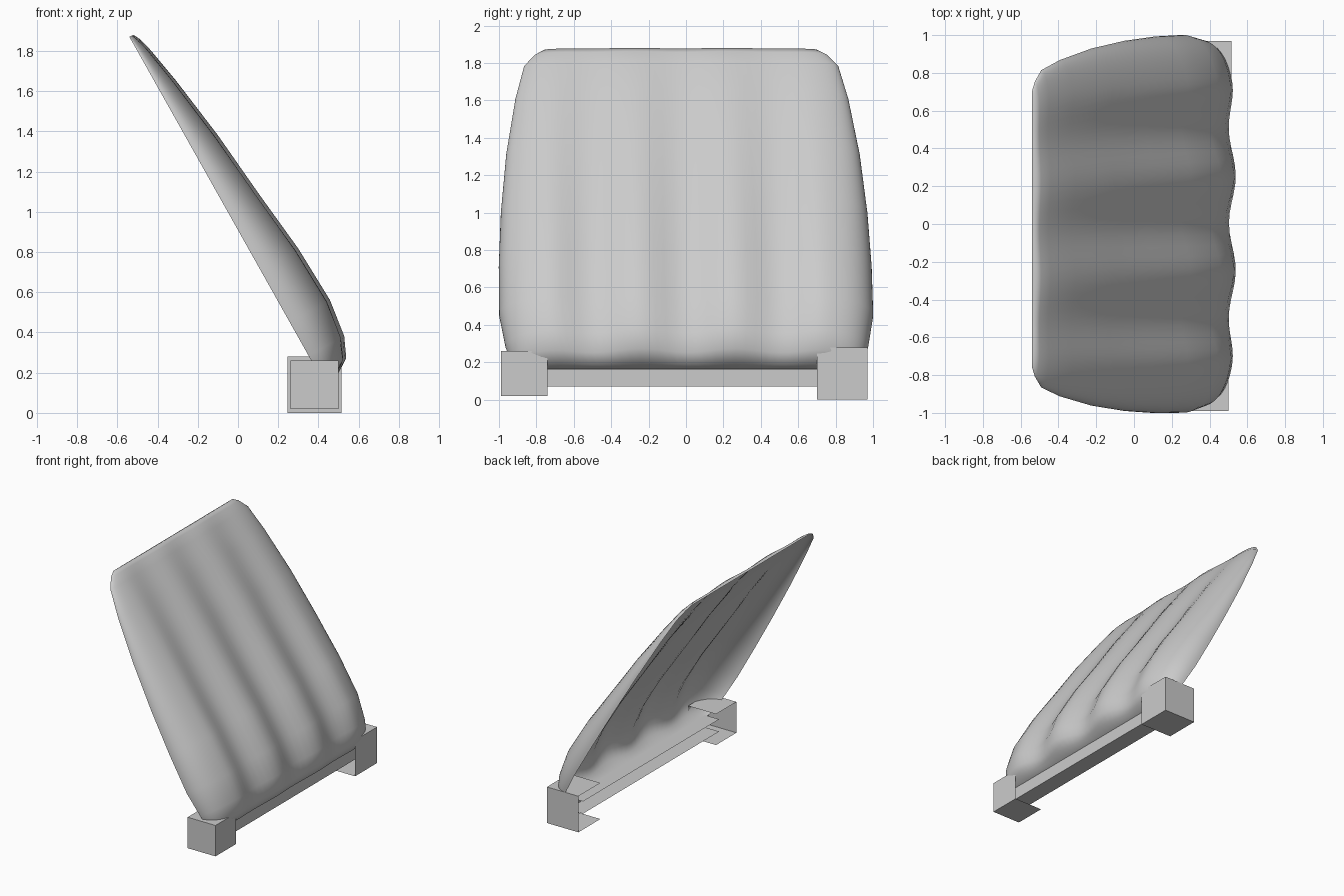
import bpy, bmesh, math
from mathutils import Vector

cube = bpy.data.objects.get("Cube")
if cube:
    bpy.data.objects.remove(cube, do_unlink=True)

grey = bpy.data.materials.new("plain grey")
grey.use_nodes = True
colour = (0.6, 0.6, 0.6, 1)
grey.diffuse_color = colour
grey.node_tree.nodes["Principled BSDF"].inputs["Base Color"].default_value = colour


def finish(name, bm):
    mesh = bpy.data.meshes.new(name)
    bm.to_mesh(mesh)
    bm.free()
    mesh.materials.append(grey)
    obj = bpy.data.objects.new(name, mesh)
    bpy.context.collection.objects.link(obj)
    return obj


def open_box(name, low, high, missing):
    """Thin-walled box without the faces that look along the missing directions."""
    bm = bmesh.new()
    bmesh.ops.create_cube(bm, size=1)
    low, high = Vector(low), Vector(high)
    for v in bm.verts:
        v.co = (low + high) / 2 + v.co * (high - low)
    bm.normal_update()
    gone = [f for f in bm.faces if any(f.normal.dot(Vector(d)) > 0.9 for d in missing)]
    bmesh.ops.delete(bm, geom=gone, context="FACES")
    return finish(name, bm)


# Fluted backrest shell: (distance down the slope, bulge, half width)
ROWS = [(0, 0, .68), (0, .022, .73), (.03, .038, .78), (.1, .058, .84),
        (.3, .095, .89), (.64, .144, .945), (1, .18, .98), (1.33, .218, .997),
        (1.63, .23, 1), (1.82, .203, .97), (1.92, .158, .94), (1.965, .09, .9),
        (1.96, 0, .85)]
COLS = 56
top = Vector((-.54, 0, 1.87))
down = Vector((.49, 0, -.872))
out = Vector((.872, 0, .49))


def flute(y):
    """Four raised ridges with smooth valleys between them."""
    if abs(y) > .75:
        return 1
    return 1 - .13 * (1 - math.cos(4 * math.pi * (abs(y) - .25)))


bm = bmesh.new()
grid = []
for t, bulge, width in ROWS:
    line = []
    for i in range(COLS + 1):
        s = math.sin(math.pi * (i / COLS - .5))
        y = s * width
        depth = bulge * math.sqrt(max(0, 1 - abs(s) ** 6)) * flute(y)
        p = top + down * t + out * depth
        p.y = y + .01 - .02 * p.z
        line.append(bm.verts.new(p))
    grid.append(line)
for a, b in zip(grid, grid[1:]):
    for i in range(COLS):
        bm.faces.new((a[i], b[i], b[i + 1], a[i + 1]))
bmesh.ops.remove_doubles(bm, verts=bm.verts, dist=.0005)
for f in bm.faces:
    f.smooth = True
finish("backrest_shell", bm)

# Hinge blocks, open at the back and towards the bar
back = (-1, 0, 0)
open_box("left_hinge_block", (.245, .7, 0), (.515, .97, .28), [back, (0, -1, 0)])
open_box("right_hinge_block", (.26, -.99, .02), (.5, -.74, .26), [back, (0, 1, 0)])

# Connecting bar, a channel open at the back and ends
open_box("connecting_bar", (.31, -.85, .07), (.44, .82, .165),
         [back, (0, 1, 0), (0, -1, 0)])
